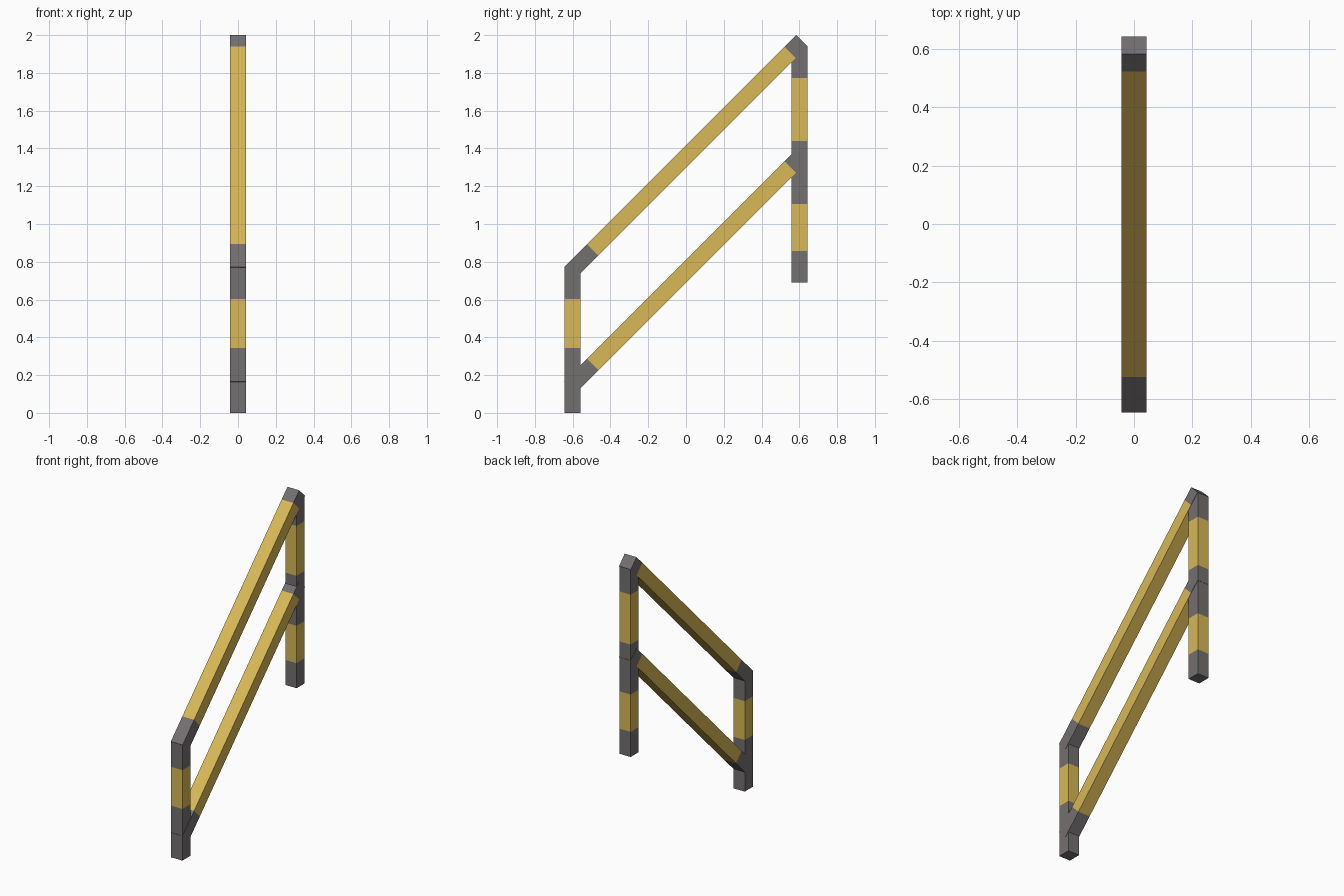
import bpy, bmesh, math
from mathutils import Vector

if "Cube" in bpy.data.objects:
    bpy.data.objects.remove(bpy.data.objects["Cube"])


def material(name, rgb):
    m = bpy.data.materials.new(name)
    m.diffuse_color = (*rgb, 1)
    m.use_nodes = True
    m.node_tree.nodes["Principled BSDF"].inputs["Base Color"].default_value = m.diffuse_color
    return m


GREY = material("dark grey", (0.175, 0.16, 0.162))
YELLOW = material("warning yellow", (0.69, 0.48, 0.095))


def bar(name, start, angle, half_x, half_t, cuts):
    """Square bar in the YZ plane; cuts are distances along it, bands alternate grey / yellow."""
    along = Vector((0, math.cos(angle), math.sin(angle)))
    across = Vector((0, -math.sin(angle), math.cos(angle)))
    side = Vector((1, 0, 0))
    bm = bmesh.new()
    rings = []
    for d in cuts:
        c = Vector(start) + along * d
        rings.append([bm.verts.new(c + side * half_x * sx + across * half_t * st)
                      for sx, st in ((-1, -1), (1, -1), (1, 1), (-1, 1))])
    for i in range(len(rings) - 1):
        a, b = rings[i], rings[i + 1]
        for k in range(4):
            f = bm.faces.new((a[k], a[(k + 1) % 4], b[(k + 1) % 4], b[k]))
            f.material_index = i % 2
    bm.faces.new(rings[0])
    bm.faces.new(rings[-1])
    bmesh.ops.recalc_face_normals(bm, faces=bm.faces)
    me = bpy.data.meshes.new(name)
    bm.to_mesh(me)
    bm.free()
    me.materials.append(GREY)
    me.materials.append(YELLOW)
    ob = bpy.data.objects.new(name, me)
    bpy.context.collection.objects.link(ob)
    return ob


# Upright posts
up = math.pi / 2
bar("front_post", (0, -0.602, 0), up, 0.0415, 0.0425, [0, 0.344, 0.603, 0.771])
bar("rear_post", (0, 0.6, 0), up, 0.0415, 0.0425,
    [0.69, 0.857, 1.106, 1.439, 1.772, 1.94])

# Sloping rails, identical and stacked
r = math.sqrt(2)
for name, z in (("hand_rail", 0.742), ("middle_rail", 0.135)):
    bar(name, (0, -0.615, z), math.pi / 4, 0.0435, 0.0425,
        [0, 0.121 * r, 1.167 * r, 1.228 * r])
